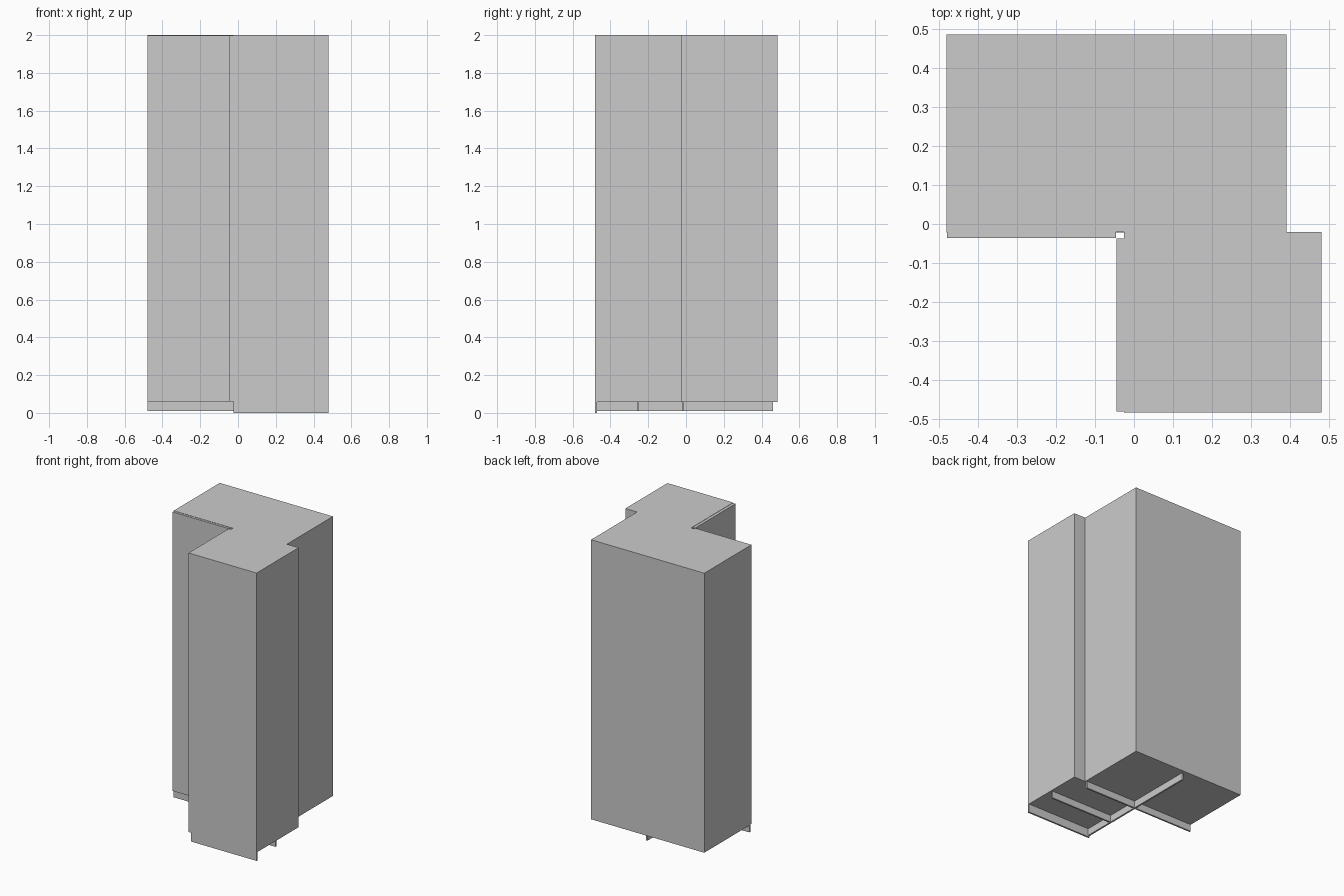
import bpy, bmesh

if "Cube" in bpy.data.objects:
    bpy.data.objects.remove(bpy.data.objects["Cube"])

TOP, BASE = 2.0, 0.058


def prism(name, outline, z0, z1):
    """Extrude a flat outline between two heights."""
    bm = bmesh.new()
    face = bm.faces.new([bm.verts.new((x, y, z0)) for x, y in outline])
    ext = bmesh.ops.extrude_face_region(bm, geom=[face])
    verts = [g for g in ext["geom"] if isinstance(g, bmesh.types.BMVert)]
    bmesh.ops.translate(bm, verts=verts, vec=(0, 0, z1 - z0))
    bmesh.ops.recalc_face_normals(bm, faces=bm.faces)
    mesh = bpy.data.meshes.new(name)
    bm.to_mesh(mesh)
    bm.free()
    obj = bpy.data.objects.new(name, mesh)
    bpy.context.collection.objects.link(obj)
    return obj


def box(name, x0, x1, y0, y1, z0, z1):
    return prism(name, [(x0, y0), (x1, y0), (x1, y1), (x0, y1)], z0, z1)


# L-shaped corner cabinet body
prism("cabinet_body", [(-0.48, -0.02), (-0.025, -0.02), (-0.025, -0.482),
                       (0.48, -0.482), (0.48, -0.02), (0.39, -0.02),
                       (0.39, 0.485), (-0.48, 0.485)], BASE, TOP)

# Two doors meeting at the inner corner
box("left_door", -0.478, -0.046, -0.036, -0.02, BASE + 0.002, TOP - 0.002)
box("side_door", -0.045, -0.025, -0.48, -0.037, BASE + 0.002, TOP - 0.002)

# Front end panel reaching the floor
box("front_floor_panel", -0.025, 0.48, -0.482, -0.47, 0.0, BASE)

# Plinth: long rail under the side door, cross rails under each half
box("long_plinth_rail", -0.025, -0.013, -0.47, 0.46, 0.01, BASE)
box("left_plinth_rail", -0.48, -0.025, -0.022, -0.01, 0.01, BASE)
for name, y, x1 in (("middle_plinth_rail", -0.26, 0.47),
                    ("inner_plinth_rail", -0.022, 0.38)):
    box(name, -0.013, x1, y, y + 0.012, 0.01, BASE)
